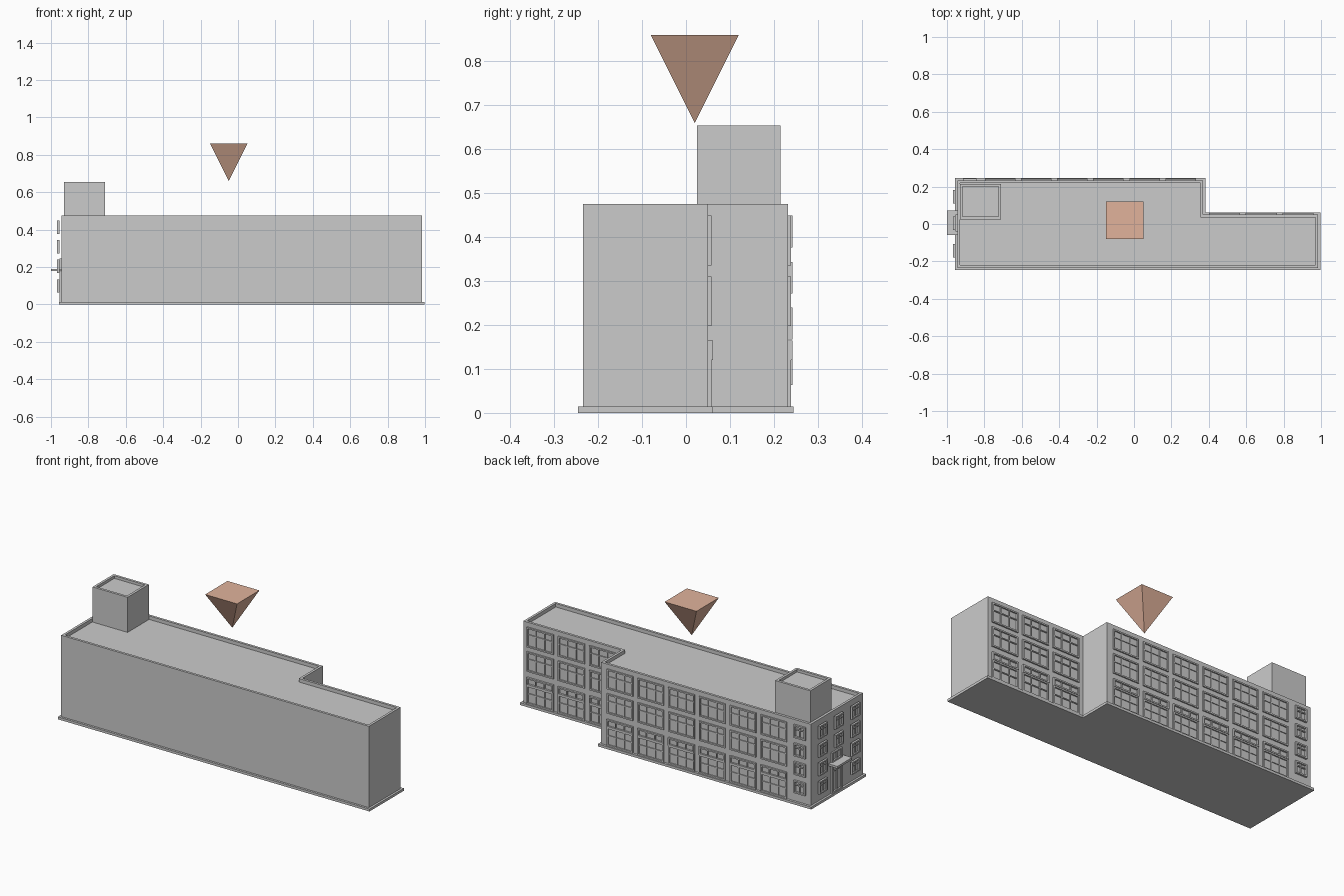
import bpy, bmesh
from mathutils import Vector

if "Cube" in bpy.data.objects:
    bpy.data.objects.remove(bpy.data.objects["Cube"])


def finish(name, bm, color=None):
    bmesh.ops.recalc_face_normals(bm, faces=bm.faces)
    me = bpy.data.meshes.new(name)
    bm.to_mesh(me)
    bm.free()
    ob = bpy.data.objects.new(name, me)
    bpy.context.collection.objects.link(ob)
    if color:
        mat = bpy.data.materials.new(name)
        mat.diffuse_color = color
        mat.use_nodes = True
        mat.node_tree.nodes["Principled BSDF"].inputs["Base Color"].default_value = mat.diffuse_color
        me.materials.append(mat)
    return ob


def box(bm, lo, hi):
    vs = bmesh.ops.create_cube(bm, size=1)["verts"]
    lo, hi = Vector(lo), Vector(hi)
    for v in vs:
        v.co = (lo + hi) / 2 + v.co * (hi - lo)


def prism(name, pts, z0, z1, rim=0, drop=0):
    """Extruded outline; rim/drop sink the roof behind a parapet."""
    bm = bmesh.new()
    f = bm.faces.new([bm.verts.new((x, y, z0)) for x, y in pts])
    ext = bmesh.ops.extrude_face_region(bm, geom=[f])["geom"]
    for v in ext:
        if isinstance(v, bmesh.types.BMVert):
            v.co.z = z1
    bmesh.ops.recalc_face_normals(bm, faces=bm.faces)
    if rim:
        top = max(bm.faces, key=lambda f: f.calc_center_median().z)
        bmesh.ops.inset_region(bm, faces=[top], thickness=rim, use_even_offset=True)
        new = bmesh.ops.extrude_discrete_faces(bm, faces=[top])["faces"]
        for v in new[0].verts:
            v.co.z -= drop
    return finish(name, bm)


def ell(x0, x1, xs, y0, y1, ys):
    return [(x0, y0), (x1, y0), (x1, ys), (xs, ys), (xs, y1), (x0, y1)]


def on_back(u, d, z):
    return (u, d, z)


def on_left(u, d, z):
    return (-d, u, z)


def window(bm, place, u0, u1, z0, z1, d0, d1, cols, bar=None, t=0.008, pane=False):
    """Frame with mullions and an optional cross bar at a height fraction."""
    def part(a0, a1, b0, b1, e0, e1):
        p, q = place(a0, e0, b0), place(a1, e1, b1)
        box(bm, [min(a, b) for a, b in zip(p, q)], [max(a, b) for a, b in zip(p, q)])
    part(u0, u0 + t, z0, z1, d0, d1)
    part(u1 - t, u1, z0, z1, d0, d1)
    part(u0 + t, u1 - t, z1 - t, z1, d0, d1)
    part(u0 + t, u1 - t, z0, z0 + t, d0, d1)
    dm = d0 + (d1 - d0) * 0.7
    for i in range(1, cols):
        u = u0 + (u1 - u0) * i / cols
        part(u - t / 3, u + t / 3, z0 + t, z1 - t, d0, dm)
    if bar:
        z = z0 + (z1 - z0) * bar
        part(u0 + t, u1 - t, z - t / 3, z + t / 3, d0, dm)
    if pane:
        part(u0 + t, u1 - t, z0 + t, z1 - t, d0, d0 + (d1 - d0) * 0.35)


# Main volumes
prism("plinth", ell(-0.957, 0.997, 0.381, -0.246, 0.245, 0.062), 0, 0.014)
prism("building_walls", ell(-0.945, 0.985, 0.37, -0.234, 0.232, 0.05), 0.014, 0.475, 0.014, 0.02)
prism("roof_tower", [(-0.93, 0.025), (-0.71, 0.025), (-0.71, 0.215), (-0.93, 0.215)],
      0.45, 0.654, 0.014, 0.015)

# Wide window bays on the back of both wings
for name, xs, w, y in (("main_bays", [-0.797 + 0.193 * i for i in range(6)], 0.163, 0.231),
                       ("wing_bays", [0.40 + 0.197 * i for i in range(3)], 0.167, 0.05)):
    bm = bmesh.new()
    for x in xs:
        for z0, z1 in ((0.198, 0.31), (0.336, 0.449)):
            window(bm, on_back, x, x + w, z0, z1, y, y + 0.008, 3, 0.62)
        window(bm, on_back, x, x + w, 0.014, 0.12, y, y + 0.008, 3, 0.55)
        window(bm, on_back, x, x + w, 0.12, 0.165, y, y + 0.011, 3)
    finish(name, bm)

# Small stairwell windows, back and left side
rows = [(0.063, 0.134), (0.167, 0.24), (0.272, 0.344), (0.376, 0.449)]
bm = bmesh.new()
for z0, z1 in rows:
    window(bm, on_back, -0.915, -0.843, z0, z1, 0.231, 0.243, 2, 0.65)
finish("back_small_windows", bm)

bm = bmesh.new()
for i, (z0, z1) in enumerate(rows):
    for u in (-0.18, -0.033, 0.11):
        if u != -0.033 or i > 1:
            window(bm, on_left, u, u + 0.072, z0, z1, 0.955, 0.967, 2, 0.65, pane=True)
finish("left_side_windows", bm)

# Entrance door and canopy on the left side
bm = bmesh.new()
window(bm, on_left, -0.04, 0.05, 0.014, 0.175, 0.944, 0.954, 2, 0.75)
window(bm, on_left, -0.04, 0.05, 0.19, 0.245, 0.944, 0.954, 2)
finish("entrance_door", bm)
bm = bmesh.new()
box(bm, (-1.0, -0.06, 0.178), (-0.944, 0.073, 0.19))
finish("entrance_canopy", bm)

# Floating inverted pyramid marker
bm = bmesh.new()
top = [bm.verts.new((-0.05 + a, 0.02 + b, 0.86)) for a, b in
       ((-0.1, -0.1), (0.1, -0.1), (0.1, 0.1), (-0.1, 0.1))]
tip = bm.verts.new((-0.05, 0.02, 0.66))
bm.faces.new(top)
for i in range(4):
    bm.faces.new((top[i], tip, top[(i + 1) % 4]))
finish("pyramid_marker", bm, (0.75, 0.45, 0.33, 1))
